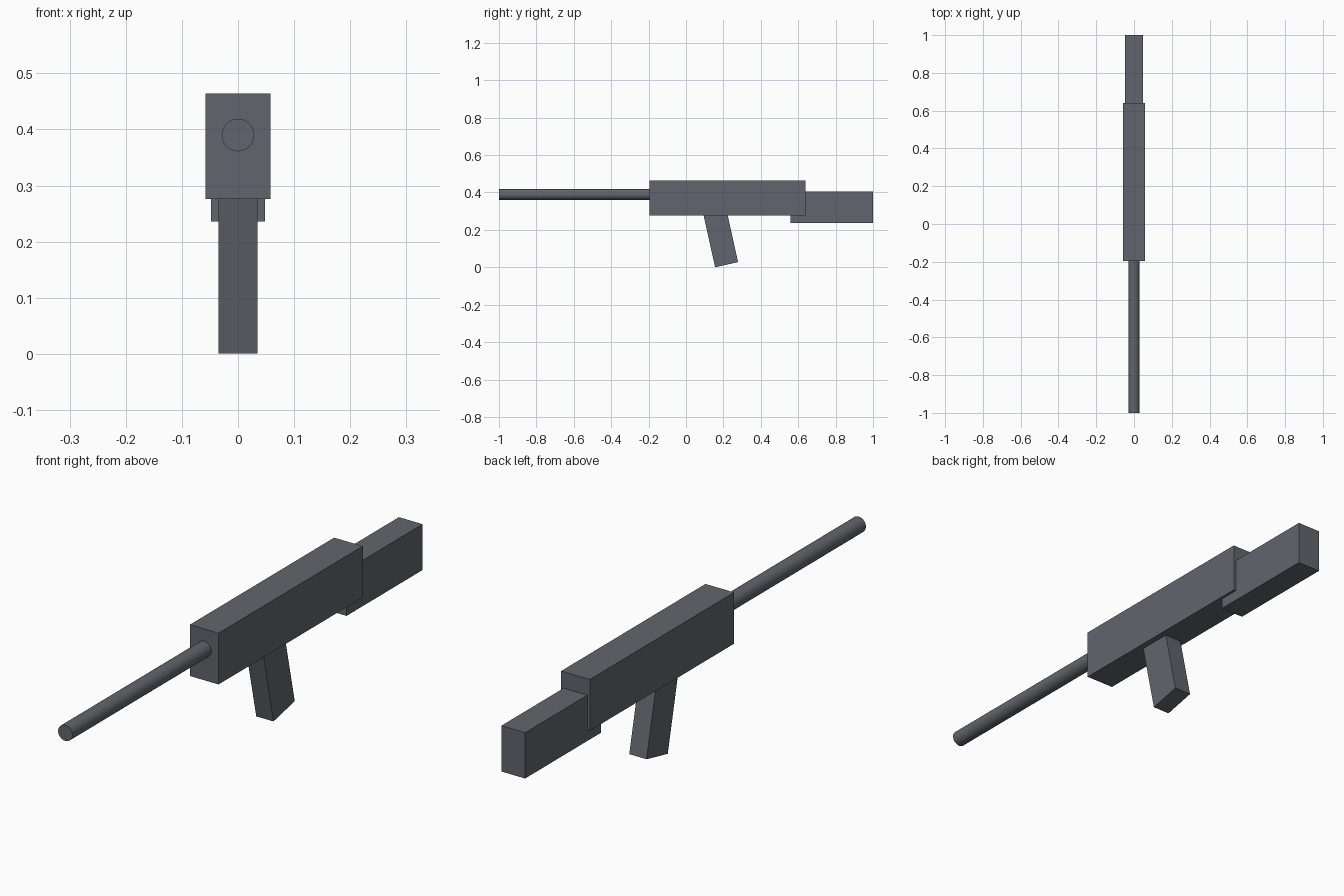
import bpy
import math
from mathutils import Vector

cube = bpy.data.objects.get("Cube")
if cube:
    bpy.data.objects.remove(cube, do_unlink=True)

# Single gunmetal colour
metal = bpy.data.materials.new("dark_slate_grey")
metal.use_nodes = True
colour = (0.12, 0.13, 0.15, 1)
metal.diffuse_color = colour
metal.node_tree.nodes["Principled BSDF"].inputs["Base Color"].default_value = colour


def finish(name):
    obj = bpy.context.object
    obj.name = name
    obj.data.materials.append(metal)
    return obj


def box(name, centre, size, tilt=0):
    bpy.ops.mesh.primitive_cube_add(size=1, location=centre, rotation=(tilt, 0, 0))
    obj = finish(name)
    obj.scale = size
    return obj


# Main housing and rear stock
box("body", (0, 0.222, 0.37), (0.116, 0.835, 0.188))
box("stock", (0, 0.78, 0.32), (0.096, 0.44, 0.168))

# Grip leans backwards towards its foot, its top sunk into the body
tilt = math.radians(12.5)
length = 0.34
foot = Vector((0, 0.217, 0.014))
axis = Vector((0, -math.sin(tilt), math.cos(tilt)))
box("grip", foot + axis * length / 2, (0.07, 0.126, length), tilt)

# Round barrel along the length, its root sunk into the body
front, back = -1.0, -0.15
bpy.ops.mesh.primitive_cylinder_add(
    vertices=32, radius=0.029, depth=back - front,
    location=(0, (front + back) / 2, 0.39), rotation=(math.pi / 2, 0, 0))
finish("barrel")
